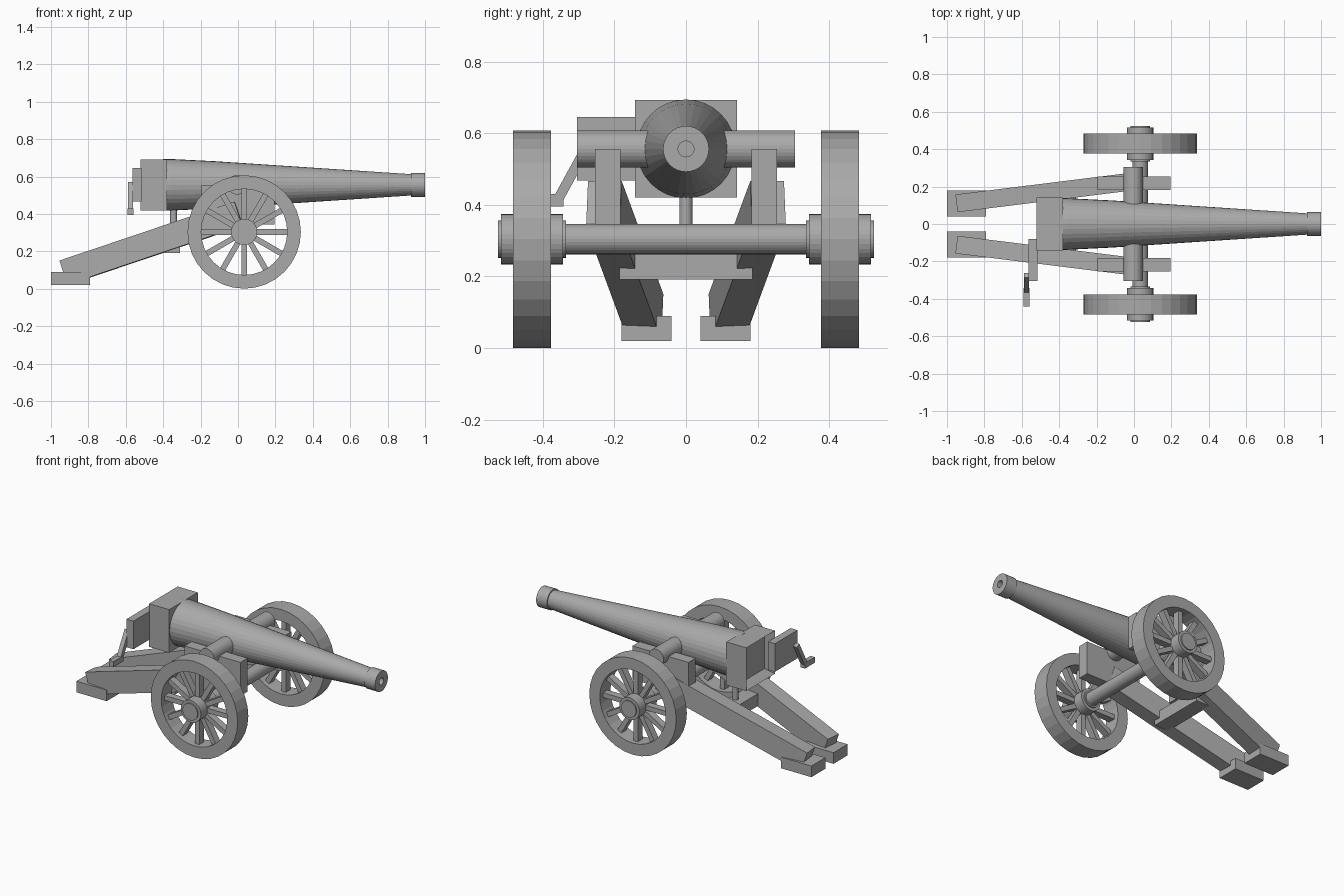
import bpy, bmesh, math
from mathutils import Vector, Matrix

cube = bpy.data.objects.get("Cube")
if cube:
    bpy.data.objects.remove(cube, do_unlink=True)

GREY = (0.4, 0.4, 0.4, 1)
metal = bpy.data.materials.new("plain grey")
metal.use_nodes = True
metal.diffuse_color = GREY
metal.node_tree.nodes["Principled BSDF"].inputs["Base Color"].default_value = GREY


def finish(name, bm):
    bmesh.ops.recalc_face_normals(bm, faces=bm.faces)
    mesh = bpy.data.meshes.new(name)
    bm.to_mesh(mesh)
    bm.free()
    mesh.materials.append(metal)
    obj = bpy.data.objects.new(name, mesh)
    bpy.context.collection.objects.link(obj)
    return obj


def add_box(bm, size, matrix):
    bmesh.ops.create_cube(bm, size=1, matrix=matrix @ Matrix.Diagonal((*size, 1)))


def box(name, x, y, z):
    """Box from (low, high) pairs."""
    bm = bmesh.new()
    spans = (x, y, z)
    add_box(bm, [b - a for a, b in spans],
            Matrix.Translation([(a + b) / 2 for a, b in spans]))
    return finish(name, bm)


def beam(name, start, end, width, height):
    """Square-ended beam whose centre line runs from start to end."""
    start, end = Vector(start), Vector(end)
    along = end - start
    x = along.normalized()
    y = Vector((0, 0, 1)).cross(x).normalized()
    rot = Matrix((x, y, x.cross(y))).transposed().to_4x4()
    bm = bmesh.new()
    add_box(bm, (along.length, width, height),
            Matrix.Translation((start + end) / 2) @ rot)
    return finish(name, bm)


def lathe(name, profile, axis, origin, sides=32, closed=False):
    """Spin (position, radius) points about the x, y or z axis."""
    bm = bmesh.new()
    turn = Vector((0, 0, 1)).rotation_difference(axis).to_matrix()
    rings = []
    for t, r in profile:
        angles = [math.tau * i / sides for i in range(sides)]
        rings.append([bm.verts.new(turn @ Vector((r * math.cos(a), r * math.sin(a), t))
                                   + Vector(origin)) for a in angles])
    pairs = list(zip(rings, rings[1:]))
    if closed:
        pairs.append((rings[-1], rings[0]))
    else:
        bm.faces.new(rings[0])
        bm.faces.new(rings[-1])
    for a, b in pairs:
        for i in range(sides):
            j = (i + 1) % sides
            bm.faces.new((a[i], a[j], b[j], b[i]))
    return finish(name, bm)


X, Y, Z = Vector((1, 0, 0)), Vector((0, 1, 0)), Vector((0, 0, 1))
BORE_Z = 0.556
AXLE = Vector((0.033, 0, 0.304))

# Barrel with muzzle ring and hollow bore
lathe("barrel", [(-0.4, 0.138), (-0.36, 0.138), (-0.12, 0.126), (0.925, 0.057),
                 (0.925, 0.064), (1, 0.064), (1, 0.022), (0.6, 0.022)],
      X, (0, 0, BORE_Z))
lathe("trunnions", [(-0.304, 0.052), (0.304, 0.052)], Y, (-0.005, 0, BORE_Z))

# Breech block with a recessed opening in its rear face
bm = bmesh.new()
add_box(bm, (0.14, 0.284, 0.272), Matrix.Translation((-0.45, 0, BORE_Z)))
bm.faces.ensure_lookup_table()
rear = min(bm.faces, key=lambda f: f.calc_center_median().x)
bmesh.ops.inset_region(bm, faces=[rear], thickness=0.045)
bmesh.ops.translate(bm, verts=rear.verts, vec=(0.05, 0, 0))
finish("breech_block", bm)

# Open breech door and its crank
box("breech_door", (-0.564, -0.516), (-0.304, -0.08), (0.468, 0.645))
beam("crank_arm", (-0.575, -0.275, 0.565), (-0.575, -0.36, 0.41), 0.028, 0.028)
box("crank_handle", (-0.59, -0.56), (-0.44, -0.342), (0.395, 0.43))

# Axle, crossbar and elevating post
lathe("axle", [(-0.4, 0.042), (0.4, 0.042)], Y, AXLE)
box("crossbar", (-0.41, -0.31), (-0.186, 0.186), (0.192, 0.27))
lathe("elevating_post", [(0.2, 0.018), (0.45, 0.018)], Z, (-0.345, 0, 0), 16)

for side, label in ((1, "left"), (-1, "right")):
    # Carriage side: cheek, sloping trail beam and foot
    def span(a, b):
        return tuple(sorted((side * a, side * b)))

    box(label + "_cheek", (-0.195, 0.195), span(0.183, 0.254), (0.345, 0.556))
    beam(label + "_trail", (-0.928, side * 0.113, 0.087), (0.007, side * 0.229, 0.402),
         0.095, 0.135)
    box(label + "_foot", (-1, -0.79), span(0.04, 0.18), (0.02, 0.09))

    # Wheel: rim, hub, end cap and twelve spokes
    hub = AXLE + Y * side * 0.43
    lathe(label + "_rim", [(-0.053, 0.23), (-0.053, 0.303), (0.053, 0.303), (0.053, 0.23)],
          Y, hub, closed=True)
    lathe(label + "_hub", [(-0.087, 0.07), (0.087, 0.07)], Y, hub)
    lathe(label + "_hub_cap", [(-0.095, 0.052), (0.095, 0.052)], Y, hub)
    bm = bmesh.new()
    for i in range(12):
        add_box(bm, (0.19, 0.045, 0.03), Matrix.Translation(hub)
                @ Matrix.Rotation(math.tau * i / 12, 4, "Y")
                @ Matrix.Translation((0.145, 0, 0)))
    finish(label + "_spokes", bm)
